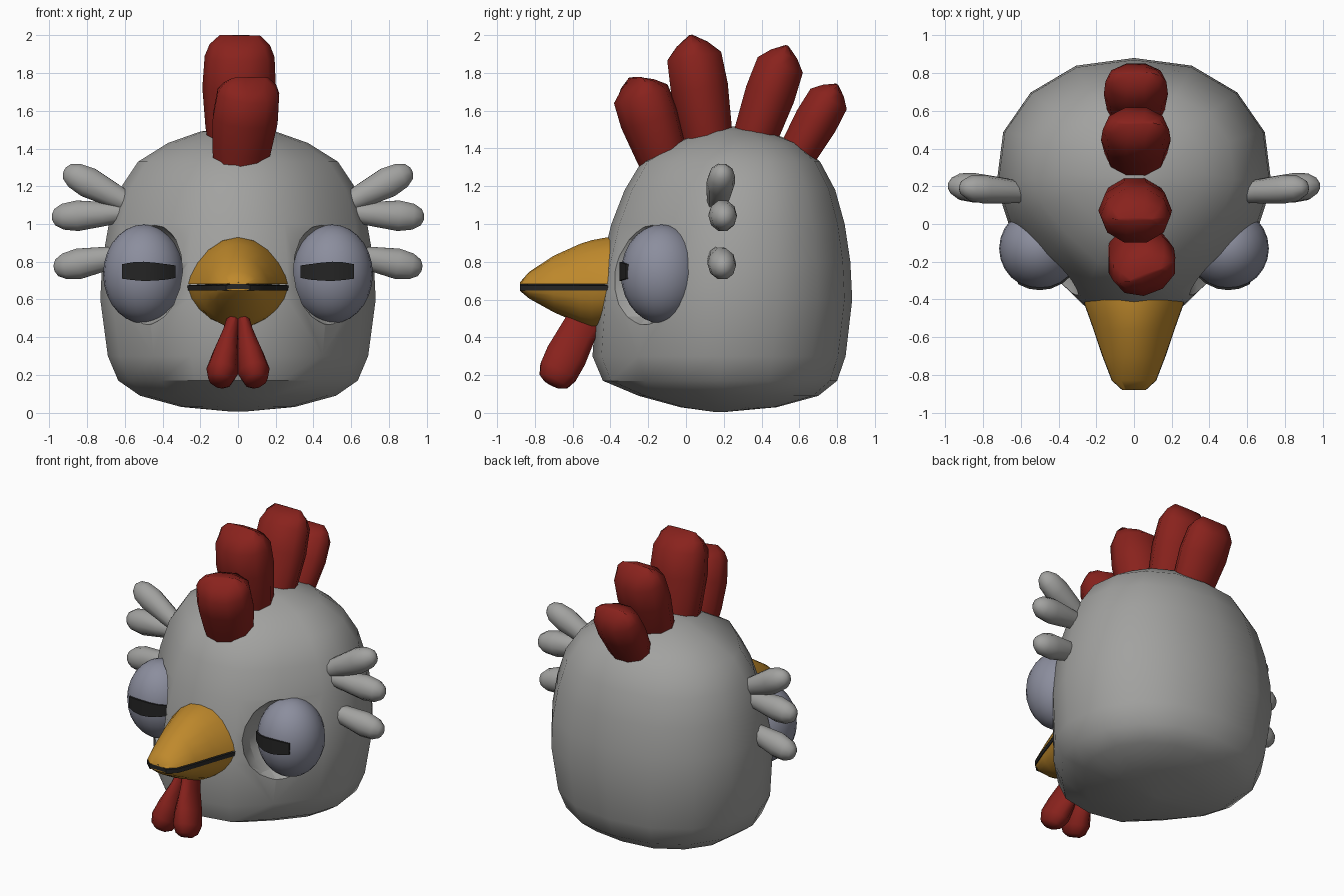
import bpy, bmesh
from math import sin, cos, pi, sqrt, radians
from mathutils import Vector

if "Cube" in bpy.data.objects:
    bpy.data.objects.remove(bpy.data.objects["Cube"])


def material(name, rgb):
    m = bpy.data.materials.new(name)
    m.diffuse_color = (*rgb, 1)
    m.use_nodes = True
    m.node_tree.nodes["Principled BSDF"].inputs["Base Color"].default_value = m.diffuse_color
    return m


GREY = material("grey", (0.36, 0.36, 0.35))
RED = material("red", (0.25, 0.016, 0.012))
YELLOW = material("yellow", (0.52, 0.25, 0.025))
EYE = material("eye_grey", (0.26, 0.27, 0.34))
DARK = material("dark", (0.018, 0.018, 0.018))


def smooth(ob, angle):
    bpy.ops.object.select_all(action='DESELECT')
    ob.select_set(True)
    bpy.context.view_layer.objects.active = ob
    bpy.ops.object.shade_smooth_by_angle(angle=radians(angle))


def loft(name, rings, mat, angle=40):
    """Skin closed rings of equal size and cap both ends."""
    bm = bmesh.new()
    rows = [[bm.verts.new(p) for p in ring] for ring in rings]
    n = len(rows[0])
    for a, b in zip(rows, rows[1:]):
        for i in range(n):
            j = (i + 1) % n
            bm.faces.new((a[i], a[j], b[j], b[i]))
    bm.faces.new(rows[0])
    bm.faces.new(rows[-1])
    bmesh.ops.recalc_face_normals(bm, faces=bm.faces)
    me = bpy.data.meshes.new(name)
    bm.to_mesh(me)
    bm.free()
    ob = bpy.data.objects.new(name, me)
    bpy.context.collection.objects.link(ob)
    me.materials.append(mat)
    smooth(ob, angle)
    return ob


def lobe(name, base, tip, ru, rv, profile, mat, side=(1, 0, 0), n=10):
    """Tapered lobe; profile rows are (t, scale along side, scale across)."""
    base, tip = Vector(base), Vector(tip)
    d = (tip - base).normalized()
    v = d.cross(Vector(side)).normalized()
    u = v.cross(d)
    rings = [[base.lerp(tip, t) + u * ru * su * cos(2 * pi * i / n) + v * rv * sv * sin(2 * pi * i / n)
              for i in range(n)] for t, su, sv in profile]
    return loft(name, rings, mat, 58)


def ellipsoid(name, loc, scale, seg, rings):
    bpy.ops.mesh.primitive_uv_sphere_add(segments=seg, ring_count=rings, radius=1, location=loc)
    ob = bpy.context.object
    ob.name = name
    ob.scale = scale
    bpy.ops.object.transform_apply(location=False, rotation=False, scale=True)
    return ob


# head: stacked sections (z, half width, front y, back y), face side tapered
half = [(0, -1), (0.36, -0.93), (0.65, -0.64), (0.91, -0.3), (1, 0), (0.95, 0.42),
        (0.75, 0.73), (0.42, 0.94), (0, 1)]
section = half + [(-x, y) for x, y in half[-2:0:-1]]
levels = [(0.005, 0.03, 0.15, 0.21), (0.03, 0.3, -0.03, 0.48), (0.09, 0.52, -0.25, 0.7),
          (0.17, 0.635, -0.44, 0.8), (0.3, 0.69, -0.495, 0.845), (0.6, 0.73, -0.475, 0.88),
          (0.8, 0.72, -0.445, 0.87), (1.0, 0.685, -0.395, 0.84), (1.18, 0.63, -0.325, 0.79),
          (1.33, 0.53, -0.235, 0.71), (1.43, 0.37, -0.06, 0.59), (1.49, 0.2, 0.07, 0.43),
          (1.515, 0.03, 0.2, 0.28)]
head = loft("head", [[(x * w, (f + b) / 2 + y * (b - f) / 2, z) for x, y in section]
                     for z, w, f, b in levels], GREY)

# eye sockets scooped out of the head
for s in (-1, 1):
    cutter = ellipsoid("socket_cutter", (s * 0.535, -0.27, 0.745), (0.262, 0.27, 0.29), 16, 10)
    cutter.hide_render = True
    mod = head.modifiers.new("socket", 'BOOLEAN')
    mod.operation = 'DIFFERENCE'
    mod.object = cutter
    bpy.context.view_layer.objects.active = head
    bpy.ops.object.modifier_apply(modifier=mod.name)
    bpy.data.objects.remove(cutter)
smooth(head, 60)

# eyes and slit pupils
for s in (-1, 1):
    eye = ellipsoid("eye", (s * 0.5, -0.13, 0.735), (0.215, 0.215, 0.262), 24, 14)
    eye.data.materials.append(EYE)
    smooth(eye, 40)
    cols = []
    for dx, lo, hi in [(-0.17, 0.715, 0.78), (-0.12, 0.705, 0.787), (-0.06, 0.7, 0.795), (0, 0.698, 0.8),
                       (0.06, 0.703, 0.797), (0.115, 0.71, 0.787)]:
        y = -0.13 - sqrt(0.221 ** 2 - dx * dx)
        x = s * (0.5 + dx)
        cols.append([(x, y, lo), (x, y, hi), (x, y + 0.03, hi), (x, y + 0.03, lo)])
    loft("pupil", cols, DARK)

# beak: stations (y, half width, upper height, lower depth)
stations = [(-0.37, 0.275, 0.25, 0.19), (-0.42, 0.262, 0.247, 0.2), (-0.5, 0.233, 0.232, 0.205),
            (-0.56, 0.212, 0.213, 0.185), (-0.7, 0.165, 0.15, 0.122), (-0.83, 0.115, 0.065, 0.05),
            (-0.88, 0.06, 0.008, 0.008)]


def beak_half(name, z0, sign, col, power):
    arc = [(cos(pi * i / 10), max(0, sin(pi * i / 10)) ** power) for i in range(11)]
    loft(name, [[(st[1] * a, st[0], z0 + sign * st[col] * b) for a, b in arc] for st in stations], YELLOW, 45)


beak_half("upper_beak", 0.682, 1, 2, 1.5)
beak_half("lower_beak", 0.655, -1, 3, 1.2)
loft("mouth_line", [[(w, y, 0.647), (w, y, 0.675), (0, y, 0.692), (-w, y, 0.675), (-w, y, 0.647), (0, y, 0.655)]
                    for y, w in [(st[0], st[1] + 0.003) for st in stations]], DARK)

# comb lobes
comb_profile = [(0, 0.7, 0.8), (0.3, 0.9, 0.9), (0.6, 1, 1), (0.84, 0.95, 0.95), (0.93, 0.82, 0.55), (1, 0.55, 0.06)]
for base, tip, ru, rv, side in [((0, -0.08, 1.24), (0.065, -0.27, 1.775), 0.185, 0.155, (0.93, 0.36, 0)),
                                ((0, 0.14, 1.3), (0.01, 0.025, 2.0), 0.195, 0.16, (1, 0, 0)),
                                ((0.01, 0.31, 1.3), (0.01, 0.535, 1.945), 0.185, 0.14, (1, 0, 0)),
                                ((0.01, 0.52, 1.25), (0.01, 0.8, 1.74), 0.17, 0.122, (1, 0, 0))]:
    lobe("comb_lobe", base, tip, ru, rv, comb_profile, RED, side)

# wattles
wattle_profile = [(0, 0.45, 0.8), (0.3, 0.55, 0.9), (0.6, 0.85, 1), (0.82, 1, 0.95), (0.95, 0.75, 0.75), (1, 0.4, 0.4)]
for s in (-1, 1):
    lobe("wattle", (s * 0.012, -0.52, 0.53), (s * 0.1, -0.71, 0.15), 0.085, 0.115, wattle_profile, RED)

# side feather tufts
feather_profile = [(0, 0.7, 0.6), (0.3, 0.85, 0.8), (0.65, 1, 1), (0.85, 0.9, 0.85), (0.96, 0.55, 0.55), (1, 0.2, 0.2)]
for s in (-1, 1):
    for x0, z0, x1, z1, y in [(0.56, 1.1, 0.92, 1.285, 0.165), (0.6, 1.06, 0.985, 1.035, 0.175),
                              (0.6, 0.835, 0.975, 0.765, 0.17)]:
        lobe("feather", (s * x0, y, z0), (s * x1, y + 0.03, z1), 0.076, 0.085, feather_profile, GREY, side=(0, 1, 0))
